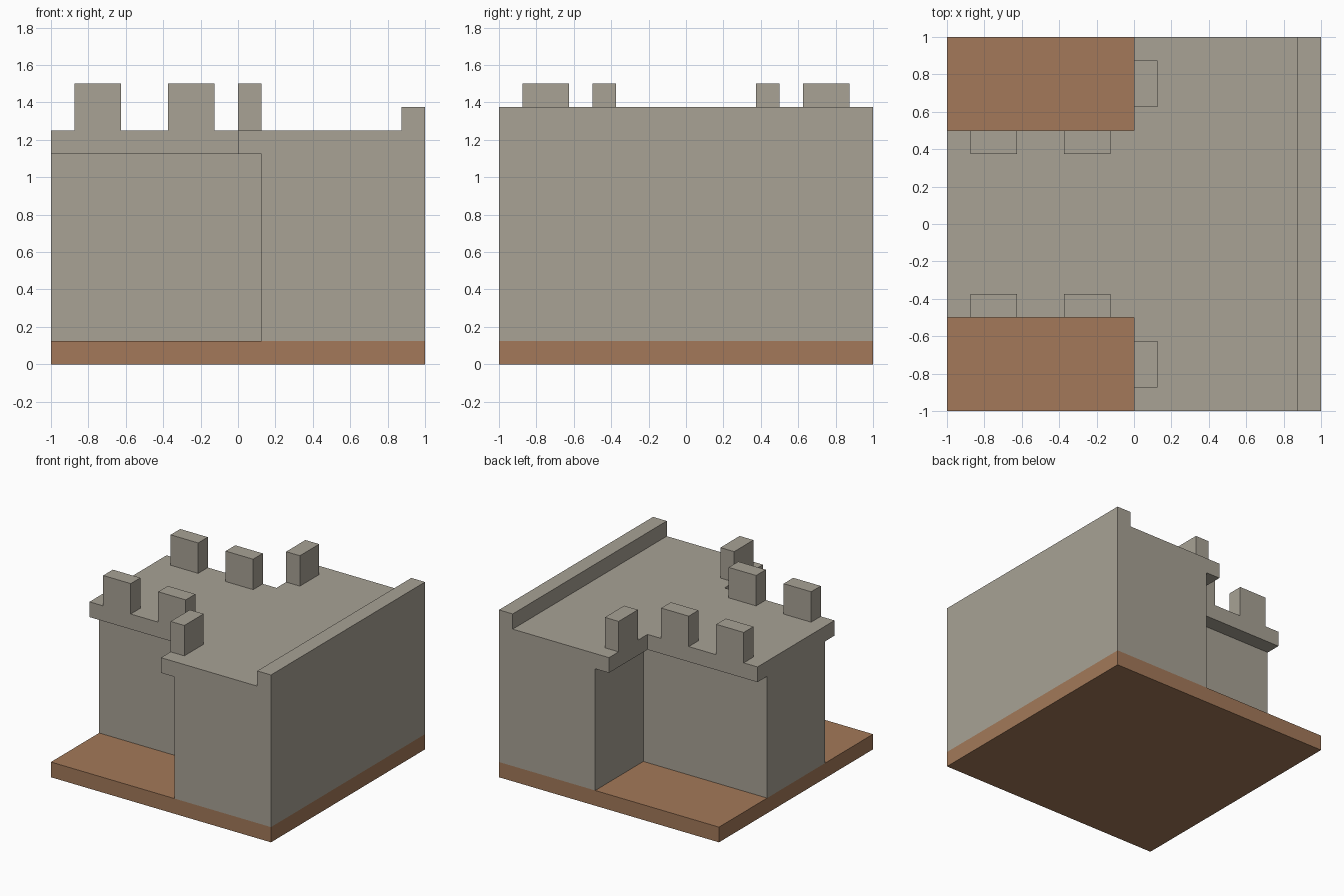
import bpy, bmesh

cube = bpy.data.objects.get("Cube")
if cube:
    bpy.data.objects.remove(cube, do_unlink=True)


def material(name, rgb):
    m = bpy.data.materials.new(name)
    m.use_nodes = True
    m.diffuse_color = (*rgb, 1)
    bsdf = next(n for n in m.node_tree.nodes if n.type == 'BSDF_PRINCIPLED')
    bsdf.inputs["Base Color"].default_value = (*rgb, 1)
    return m


STONE = material("grey stone", (0.392, 0.361, 0.301))
EARTH = material("brown earth", (0.366, 0.191, 0.100))


def prism(name, outline, z0, z1, mat):
    """Extrude a flat counter-clockwise outline from z0 up to z1."""
    bm = bmesh.new()
    face = bm.faces.new([bm.verts.new((x, y, z0)) for x, y in outline])
    ext = bmesh.ops.extrude_face_region(bm, geom=[face], use_keep_orig=True)
    top = [g for g in ext["geom"] if isinstance(g, bmesh.types.BMVert)]
    bmesh.ops.translate(bm, verts=top, vec=(0, 0, z1 - z0))
    bmesh.ops.recalc_face_normals(bm, faces=bm.faces)
    mesh = bpy.data.meshes.new(name)
    bm.to_mesh(mesh)
    bm.free()
    mesh.materials.append(mat)
    obj = bpy.data.objects.new(name, mesh)
    bpy.context.collection.objects.link(obj)
    return obj


def rect(x0, x1, y0, y1):
    return [(x0, y0), (x1, y0), (x1, y1), (x0, y1)]


def tee(x, y):
    """T-shaped plan: crossbar from x to the right edge, stem of half width y."""
    return [(-1, -y), (x, -y), (x, -1), (1, -1), (1, 1), (x, 1), (x, y), (-1, y)]


# Ground slab
prism("ground_base", rect(-1, 1, -1, 1), 0, 0.125, EARTH)

# Walls and the overhanging wall walk
prism("wall_body", tee(0.125, 0.375), 0.125, 1.125, STONE)
prism("wall_walk", tee(0, 0.5), 1.125, 1.25, STONE)

# Low parapet along the outer edge
prism("parapet", rect(0.875, 1, -1, 1), 1.25, 1.375, STONE)

# Battlement blocks, mirrored front to back
blocks = [(-0.875, -0.625, 0.375, 0.5),
          (-0.375, -0.125, 0.375, 0.5),
          (0, 0.125, 0.625, 0.875)]
for i, (x0, x1, y0, y1) in enumerate(blocks, 1):
    prism(f"battlement_back_{i}", rect(x0, x1, y0, y1), 1.25, 1.5, STONE)
    prism(f"battlement_front_{i}", rect(x0, x1, -y1, -y0), 1.25, 1.5, STONE)
